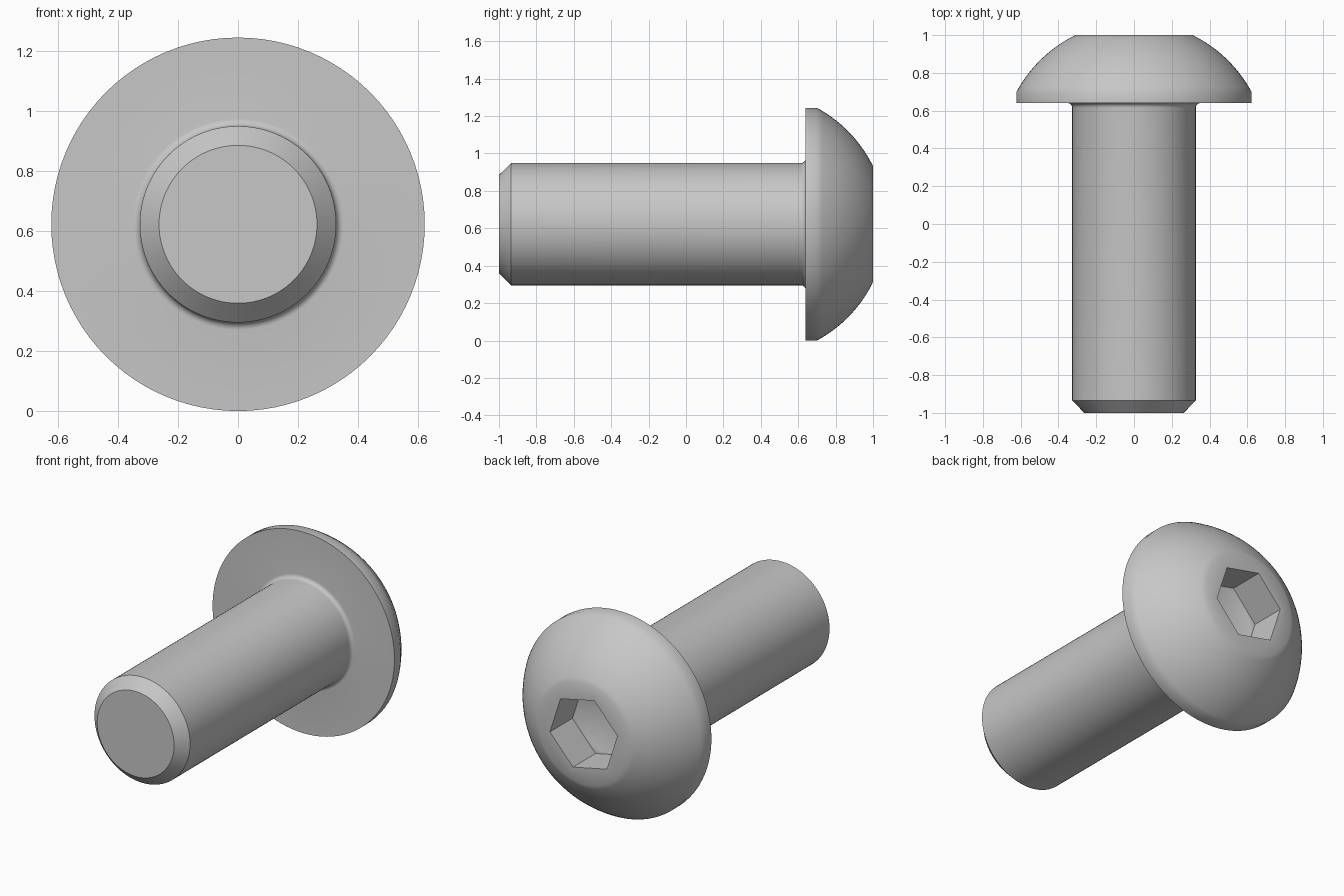
import bpy, bmesh, math
from mathutils import Matrix, Vector

cube = bpy.data.objects.get("Cube")
if cube:
    bpy.data.objects.remove(cube, do_unlink=True)

HEAD_R, SHANK_R, FILLET = 0.622, 0.327, 0.025
UNDER_Y, RIM_Y, FLAT_R = 0.64, 0.70, 0.31
AXIS_Z = HEAD_R

steel = bpy.data.materials.new("steel_grey")
steel.use_nodes = True
GREY = (0.57, 0.57, 0.57, 1)
steel.diffuse_color = GREY
steel.node_tree.nodes["Principled BSDF"].inputs["Base Color"].default_value = GREY


def finish(name, bm):
    """Turn a bmesh into an object with its axis along y."""
    bmesh.ops.remove_doubles(bm, verts=bm.verts, dist=1e-5)
    bmesh.ops.recalc_face_normals(bm, faces=bm.faces)
    mesh = bpy.data.meshes.new(name)
    bm.to_mesh(mesh)
    bm.free()
    mesh.materials.append(steel)
    obj = bpy.data.objects.new(name, mesh)
    bpy.context.collection.objects.link(obj)
    return obj


def lathe(name, profile, steps=96):
    """Spin a (radius, y) profile round the bolt axis."""
    bm = bmesh.new()
    verts = [bm.verts.new((r, y, AXIS_Z)) for r, y in profile]
    edges = [bm.edges.new(pair) for pair in zip(verts, verts[1:])]
    bmesh.ops.spin(bm, geom=verts + edges, cent=(0, 0, AXIS_Z), axis=(0, 1, 0),
                   angle=math.tau, steps=steps)
    return finish(name, bm)


def arc(cr, cy, radius, start, end, count):
    angles = [start + (end - start) * i / count for i in range(count + 1)]
    return [(cr + radius * math.cos(a), cy + radius * math.sin(a)) for a in angles]


# Bolt body: chamfered tip, shank, fillet, rim and spherical dome
dome_y = (1 + FLAT_R**2 - HEAD_R**2 - RIM_Y**2) / (2 * (1 - RIM_Y))
dome_r = math.hypot(HEAD_R, RIM_Y - dome_y)
profile = [(0, -1), (0.263, -1), (SHANK_R, -0.935)]
profile += arc(SHANK_R + FILLET, UNDER_Y - FILLET, FILLET, math.pi, math.pi / 2, 6)
profile += [(HEAD_R, UNDER_Y)]
profile += arc(0, dome_y, dome_r, math.atan2(RIM_Y - dome_y, HEAD_R),
               math.atan2(1 - dome_y, FLAT_R), 14)
profile += [(0, 1)]
bolt = lathe("button_head_bolt", profile)

# Socket cutters: hexagonal prism and conical drill point
FLOOR_Y, HEX_R, DRILL_R = 0.78, 0.236, 0.2
bm = bmesh.new()
corners = [math.radians(48 + 60 * i) for i in range(6)]
base = bm.faces.new([bm.verts.new((HEX_R * math.cos(a), FLOOR_Y, AXIS_Z + HEX_R * math.sin(a)))
                     for a in corners])
top = bmesh.ops.extrude_face_region(bm, geom=[base], use_keep_orig=True)["geom"]
bmesh.ops.translate(bm, vec=(0, 0.4, 0), verts=[v for v in top if isinstance(v, bmesh.types.BMVert)])
hex_cutter = finish("hex_cutter", bm)
drill_cutter = lathe("drill_cutter", [(0, 0.9), (DRILL_R, 0.9), (DRILL_R, FLOOR_Y),
                                      (0, FLOOR_Y - DRILL_R * math.tan(math.pi / 6))], 48)

# Cut the socket and discard the cutters
bpy.ops.object.select_all(action="DESELECT")
bolt.select_set(True)
bpy.context.view_layer.objects.active = bolt
for cutter in (hex_cutter, drill_cutter):
    cutter.hide_render = True
    mod = bolt.modifiers.new(cutter.name, "BOOLEAN")
    mod.operation, mod.solver, mod.object = "DIFFERENCE", "EXACT", cutter
    bpy.ops.object.modifier_apply(modifier=mod.name)
    bpy.data.objects.remove(cutter, do_unlink=True)

bpy.ops.object.shade_smooth_by_angle(angle=math.radians(32))
